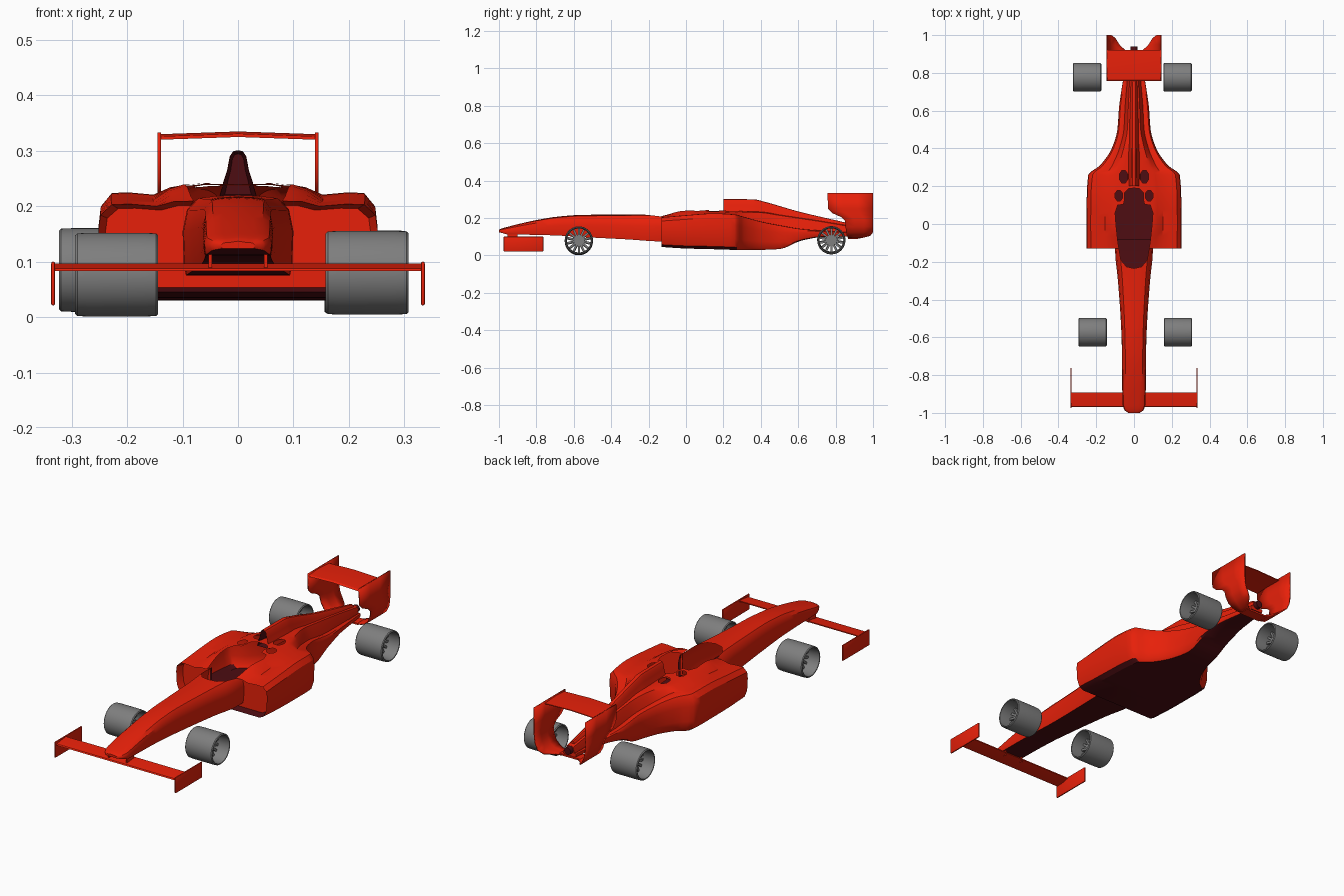
import bpy, bmesh, math
from mathutils import Matrix

if "Cube" in bpy.data.objects:
    bpy.data.objects.remove(bpy.data.objects["Cube"])


def material(name, rgb):
    m = bpy.data.materials.new(name)
    m.diffuse_color = (*rgb, 1)
    m.use_nodes = True
    m.node_tree.nodes["Principled BSDF"].inputs["Base Color"].default_value = m.diffuse_color
    return m


RED = material("racing red", (0.82, 0.015, 0.003))
DARK = material("dark maroon", (0.075, 0.004, 0.006))
GREY = material("wheel grey", (0.21, 0.21, 0.21))


def finish(name, bm, mat, angle=32):
    bmesh.ops.recalc_face_normals(bm, faces=bm.faces)
    me = bpy.data.meshes.new(name)
    bm.to_mesh(me)
    bm.free()
    ob = bpy.data.objects.new(name, me)
    bpy.context.collection.objects.link(ob)
    me.materials.append(mat)
    smooth(ob, angle)
    return ob


def smooth(ob, angle=32):
    bpy.ops.object.select_all(action='DESELECT')
    ob.select_set(True)
    bpy.context.view_layer.objects.active = ob
    bpy.ops.object.shade_smooth_by_angle(angle=math.radians(angle))


def paint(ob, mat, rule):
    ob.data.materials.append(mat)
    for f in ob.data.polygons:
        if rule(f):
            f.material_index = 1


def dense(rows, n=4):
    """Insert monotone-cubic stations between the rows (first value is y)."""
    def slope(i, k):
        if i in (0, len(rows) - 1):
            j = min(i, len(rows) - 2)
            return (rows[j+1][k] - rows[j][k]) / (rows[j+1][0] - rows[j][0])
        a = (rows[i][k] - rows[i-1][k]) / (rows[i][0] - rows[i-1][0])
        b = (rows[i+1][k] - rows[i][k]) / (rows[i+1][0] - rows[i][0])
        return 0 if a * b <= 0 else 2 * a * b / (a + b)
    out = []
    for i in range(len(rows) - 1):
        p, q = rows[i], rows[i+1]
        h = q[0] - p[0]
        for s in range(n):
            t = s / n
            r = [p[0] + h * t]
            for k in range(1, len(p)):
                r.append((2*t**3 - 3*t*t + 1) * p[k] + (t**3 - 2*t*t + t) * h * slope(i, k)
                         + (3*t*t - 2*t**3) * q[k] + (t**3 - t*t) * h * slope(i+1, k))
            out.append(r)
    return out + [list(rows[-1])]


def loft(name, sections, mat):
    """Sections are (y, half profile from top centre to bottom centre), mirrored in x."""
    bm = bmesh.new()
    rings = []
    for y, half in sections:
        pts = half + [(-x, z) for x, z in half[-2:0:-1]]
        rings.append([bm.verts.new((x, y, z)) for x, z in pts])
    n = len(rings[0])
    for a, b in zip(rings, rings[1:]):
        for i in range(n):
            bm.faces.new((a[i], a[(i+1) % n], b[(i+1) % n], b[i]))
    bm.faces.new(rings[0])
    bm.faces.new(rings[-1])
    return finish(name, bm, mat)


def inset(section, depth, sx, sz):
    """Recessed copy of a section, used for intake mouths."""
    y, half = section
    mid = (half[0][1] + half[-1][1]) / 2
    return y + depth, [(x * sx, mid + (z - mid) * sz) for x, z in half]


def prism(bm, pts, z0, z1):
    f = bm.faces.new([bm.verts.new((x, y, z0)) for x, y in pts])
    top = bmesh.ops.extrude_face_region(bm, geom=[f])
    bmesh.ops.translate(bm, vec=(0, 0, z1 - z0),
                        verts=[v for v in top['geom'] if isinstance(v, bmesh.types.BMVert)])


def box(name, x, y, z, mat, bevel=0.0):
    bm = bmesh.new()
    bmesh.ops.create_cube(bm, size=1)
    for v in bm.verts:
        for i, r in enumerate((x, y, z)):
            v.co[i] = r[0] if v.co[i] < 0 else r[1]
    if bevel:
        bmesh.ops.bevel(bm, geom=bm.edges[:], offset=bevel, segments=2, affect='EDGES', profile=0.5)
    return finish(name, bm, mat)


# Nose and front of the monocoque: y, half width, top, bottom
nose_rows = [(-1, .03, .135, .124), (-.985, .05, .142, .12), (-.95, .061, .152, .112),
             (-.8, .063, .187, .11), (-.68, .064, .206, .106), (-.55, .068, .215, .098),
             (-.3, .085, .217, .085), (-.14, .1, .22, .075), (-.08, .1, .221, .075)]


def nose_half(w, t, b):
    h = t - b
    return [(0, t + .002), (.45*w, t), (.72*w, t - .03*h), (.92*w, t - .18*h), (w, t - .45*h),
            (.98*w, b + .15*h), (.94*w, b), (0, b)]


nose = loft("nose", [(y, nose_half(*r)) for y, *r in dense(nose_rows)], RED)

# Main hull with sidepods: y, deck half width, half width, deck top, shoulder top, bottom
hull_rows = [(-.13, .09, .252, .213, .203, .045), (0, .1, .252, .243, .214, .037),
             (.15, .1, .25, .241, .224, .033), (.26, .09, .242, .237, .218, .03),
             (.31, .08, .18, .236, .205, .03), (.4, .055, .118, .233, .18, .03),
             (.5, .035, .088, .218, .16, .034), (.62, .03, .079, .2, .14, .08),
             (.75, .024, .06, .18, .13, .1), (.92, .018, .035, .15, .12, .1)]


def hull_half(a, w, c, s, b):
    h = s - b
    k = a + .35 * (w - a)
    return [(0, c), (.6*a, c), (a, c - .004), (a + .15*(w - a), .6*c + .4*s), (k, s - .003),
            (a + .65*(w - a), s + .001), (a + .85*(w - a), s), (.985*w, s - .12*h),
            (w, s - .3*h), (.985*w, b + .3*h), (.93*w, b + .08*h), (.84*w, b), (0, b)]


hull_sections = [(y, hull_half(*r)) for y, *r in dense(hull_rows)]
hull = loft("hull", [inset(hull_sections[0], .035, .95, .9)] + hull_sections, RED)

# Cockpit opening and cover vents, cut through the thin shell
cockpit = [(0, -.235), (.04, -.226), (.07, -.19), (.085, -.1), (.096, 0), (.1, .06),
           (.086, .1), (.056, .104), (.05, .13), (.05, .165), (.03, .187), (0, .19)]
bm = bmesh.new()
prism(bm, cockpit + [(-x, y) for x, y in cockpit[-2:0:-1]], .1, .4)
for s in (-1, 1):
    for cx, cy, rx, ry in ((.055, .25, .024, .036), (.08, .15, .022, .03)):
        prism(bm, [(s*cx + rx*math.cos(i*math.pi/4 + .39), cy + ry*math.sin(i*math.pi/4 + .39))
                   for i in range(8)], .1, .4)
for f in bm.faces:
    f.material_index = 1
cutter = finish("opening_cutter", bm, RED)
cutter.data.materials.append(RED)
cutter.hide_render = True
for ob in (nose, hull):
    ob.data.materials.append(RED)
    mod = ob.modifiers.new("openings", 'BOOLEAN')
    mod.operation, mod.solver, mod.object = 'DIFFERENCE', 'EXACT', cutter
    dg = bpy.context.evaluated_depsgraph_get()
    me = bpy.data.meshes.new_from_object(ob.evaluated_get(dg))
    ob.modifiers.clear()
    bm = bmesh.new()
    bm.from_mesh(me)
    bmesh.ops.delete(bm, geom=[f for f in bm.faces if f.material_index == 1], context='FACES')
    bm.to_mesh(me)
    bm.free()
    ob.data = me
    while len(me.materials) > 1:
        me.materials.pop(index=1)
    smooth(ob)
bpy.data.objects.remove(cutter)

# Dark floor, nose underside and lower intake lip
paint(hull, DARK, lambda f: f.center.z < .125 and
      (f.normal.z < -.7 or (f.center.y < -.09 and f.center.z < .06 and f.normal.z > .3)))
paint(nose, DARK, lambda f: f.normal.z < -.7 or f.normal.y > .9)

# Airbox and engine cover spine: y, base half width, top, base
spine_rows = [(.2, .034, .301, .215), (.36, .036, .3, .21), (.42, .034, .287, .2),
              (.6, .03, .235, .18), (.8, .025, .188, .15), (.9, .02, .165, .13)]


def spine_half(w, t, b):
    h = t - b
    return [(0, t), (.25*w, t - .02*h), (.42*w, t - .12*h), (.55*w, t - .4*h),
            (.75*w, t - .65*h), (w, b), (0, b)]


spine = [(y, spine_half(*r)) for y, *r in dense(spine_rows)]
airbox = loft("airbox_spine", [inset(spine[0], .05, .7, .85)] + spine, RED)
paint(airbox, DARK, lambda f: f.normal.y < -.3 or f.index < 12)  # intake mouth

# Gearbox tail
bm = bmesh.new()
bmesh.ops.create_cone(bm, cap_ends=True, segments=20, radius1=.025, radius2=.018, depth=.1,
                      matrix=Matrix.Translation((0, .89, .13)) @ Matrix.Rotation(-math.pi/2, 4, 'X'))
finish("gearbox_tail", bm, DARK)

# Front wing, its pylons and end plates
bm = bmesh.new()
foil = [(-.97, .083), (-.965, .088), (-.93, .093), (-.892, .097), (-.892, .092), (-.93, .084)]
f = bm.faces.new([bm.verts.new((-.333, y, z)) for y, z in foil])
ext = bmesh.ops.extrude_face_region(bm, geom=[f])
bmesh.ops.translate(bm, vec=(.666, 0, 0), verts=[v for v in ext['geom'] if isinstance(v, bmesh.types.BMVert)])
finish("front_wing", bm, RED)
for s in (-1, 1):
    box("front_wing_pylon", sorted((s*.047, s*.053)), (-.955, -.9), (.086, .13), RED)
    box("front_wing_endplate", sorted((s*.33, s*.337)), (-.975, -.763), (.021, .1), RED, .003)

# Rear wing plane
rear = [(.757, .325), (.765, .331), (.83, .335), (.92, .33), (.92, .326), (.83, .328)]
bm = bmesh.new()
rings = [[bm.verts.new((x, y, z - .005 * abs(x) / .143)) for y, z in rear] for x in (-.142, 0, .142)]
for a, b in zip(rings, rings[1:]):
    for i in range(6):
        bm.faces.new((a[i], a[(i+1) % 6], b[(i+1) % 6], b[i]))
bm.faces.new(rings[0])
bm.faces.new(rings[-1])
finish("rear_wing", bm, RED)

# Rear end plates curling inward at the bottom: x, z, front y, back y
plate = [(.142, .333, .756, 1), (.142, .25, .76, 1), (.142, .225, .785, 1), (.142, .205, .83, 1),
         (.141, .185, .85, 1), (.136, .155, .853, 1), (.122, .125, .856, 1), (.1, .107, .86, .985),
         (.075, .097, .865, .945), (.045, .092, .87, .92)]
for s in (-1, 1):
    bm = bmesh.new()
    rows = [[bm.verts.new((s*x, y0 + (y1 - y0)*k/3, z)) for k in range(4)] for x, z, y0, y1 in plate]
    for a, b in zip(rows, rows[1:]):
        for i in range(3):
            bm.faces.new((a[i], a[i+1], b[i+1], b[i]))
    ob = finish("rear_wing_endplate", bm, RED)
    mod = ob.modifiers.new("thickness", 'SOLIDIFY')
    mod.thickness, mod.offset = .006, 0

# Lower beam joining the rear end plates to the tail
box("rear_beam", (-.06, .06), (.865, .92), (.089, .097), RED)

# Wheels: open tubes with a spoked disc and hub inside
bm = bmesh.new()
SEG = 56
tube = [(.067, -.074), (.071, -.075), (.0745, -.071), (.0755, -.05), (.0755, .05), (.0745, .071),
        (.071, .075), (.067, .074), (.064, .03), (.064, -.03)]
rings = [[bm.verts.new((x, r*math.cos(2*math.pi*i/SEG), r*math.sin(2*math.pi*i/SEG)))
          for r, x in tube] for i in range(SEG)]
for i in range(SEG):
    a, b = rings[i], rings[(i+1) % SEG]
    for j in range(len(tube)):
        k = (j+1) % len(tube)
        bm.faces.new((a[j], a[k], b[k], b[j]))
for i in range(14):
    bmesh.ops.create_cube(bm, size=1, matrix=Matrix.Rotation(2*math.pi*i/14, 4, 'X')
                          @ Matrix.Translation((0, 0, .04)) @ Matrix.Diagonal((.03, .011, .053, 1)))
bmesh.ops.create_cone(bm, cap_ends=True, segments=24, radius1=.03, radius2=.03, depth=.034,
                      matrix=Matrix.Rotation(math.pi/2, 4, 'Y'))
wheel = finish("front_left_wheel", bm, GREY)
wheel.location = (-.219, -.573, .0765)
for name, loc in (("front_right_wheel", (.233, -.573, .08)), ("rear_left_wheel", (-.248, .777, .085)),
                  ("rear_right_wheel", (.231, .777, .081))):
    ob = bpy.data.objects.new(name, wheel.data)
    ob.location = loc
    bpy.context.collection.objects.link(ob)
